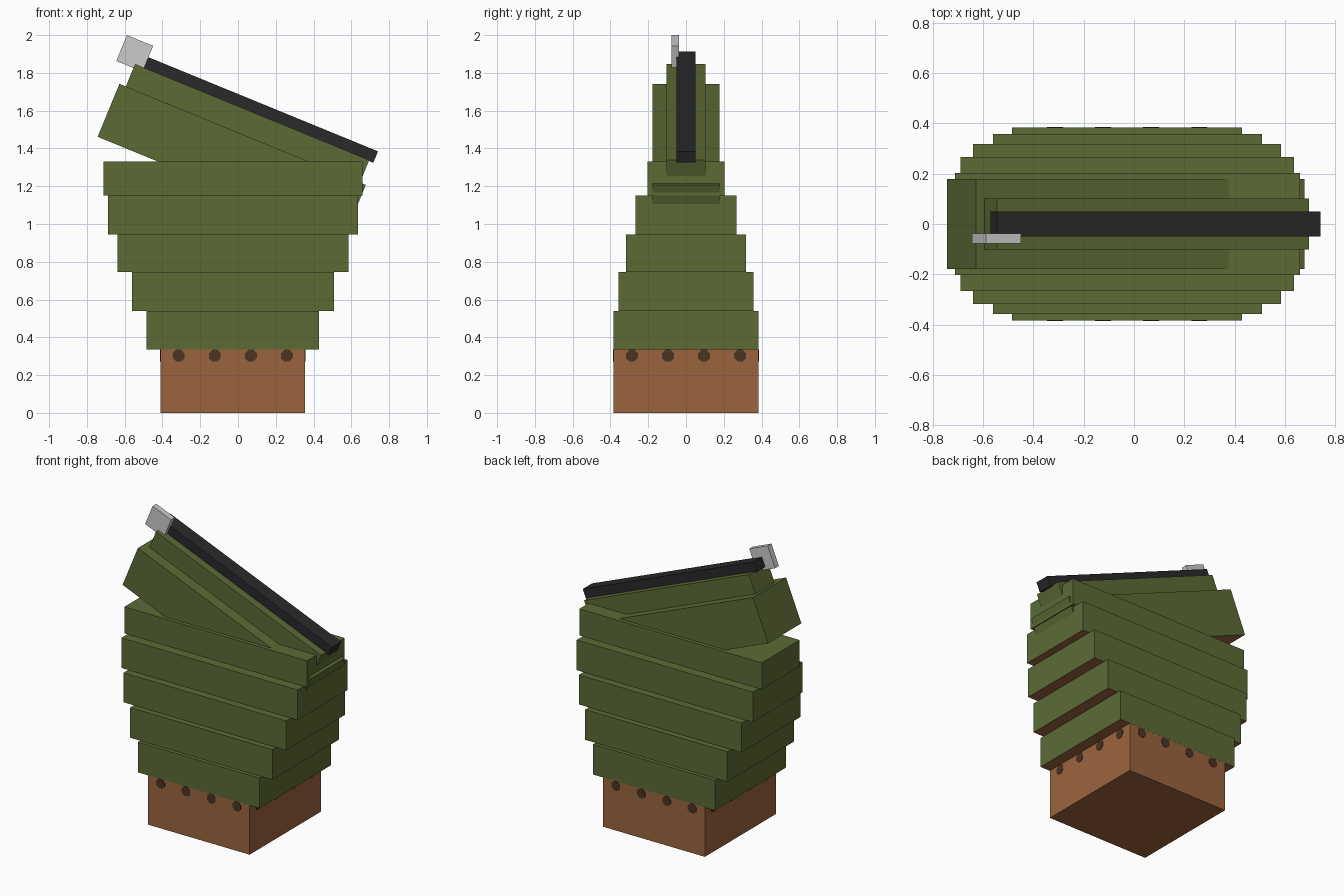
import bpy, bmesh, math
from mathutils import Matrix, Vector

old = bpy.data.objects.get("Cube")
if old:
    bpy.data.objects.remove(old, do_unlink=True)


def material(name, rgb):
    lin = [((c / 255 + 0.055) / 1.055) ** 2.4 if c > 10 else c / 255 / 12.92 for c in rgb]
    m = bpy.data.materials.new(name)
    m.use_nodes = True
    m.diffuse_color = (*lin, 1)
    m.node_tree.nodes["Principled BSDF"].inputs["Base Color"].default_value = (*lin, 1)
    return m


GREEN = material("leaf green", (92, 107, 53))
BROWN = material("warm brown", (156, 100, 62))
DARK = material("dark brown", (76, 51, 34))
BLACK = material("charcoal", (41, 41, 43))
GREY = material("light grey", (203, 203, 203))


def finish(name, bm, mats):
    mesh = bpy.data.meshes.new(name)
    bm.to_mesh(mesh)
    bm.free()
    for m in mats:
        mesh.materials.append(m)
    ob = bpy.data.objects.new(name, mesh)
    bpy.context.collection.objects.link(ob)
    return ob


def box(name, centre, size, mats, tilt=0.0):
    """Box tilted about y; a second material goes on its underside."""
    bm = bmesh.new()
    bmesh.ops.create_cube(bm, size=1)
    bmesh.ops.scale(bm, vec=size, verts=bm.verts)
    bm.normal_update()
    if len(mats) > 1:
        for f in bm.faces:
            f.material_index = 1 if f.normal.z < -0.5 else 0
    ob = finish(name, bm, mats)
    ob.location = centre
    ob.rotation_euler.y = tilt
    return ob


# Square base
BX, BH = -0.0275, 0.3825
box("base", (BX, 0, 0.1675), (0.765, 0.765, 0.335), [BROWN])

# Dark octagonal spots below the rim, four per side
bm = bmesh.new()
for side in range(4):
    turn = Matrix.Translation((BX, 0, 0)) @ Matrix.Rotation(side * math.pi / 2, 4, "Z")
    for i in range(4):
        place = Matrix.Translation(((i - 1.5) * 0.191, -BH, 0.303))
        spin = Matrix.Rotation(math.pi / 2, 4, "X") @ Matrix.Rotation(math.pi / 8, 4, "Z")
        bmesh.ops.create_cone(bm, cap_ends=True, segments=8, radius1=0.034, radius2=0.034,
                              depth=0.006, matrix=turn @ place @ spin)
finish("base_spots", bm, [DARK])

# Stepped tiers: x min, x max, half depth, bottom, top
tiers = [(-0.485, 0.430, 0.383, 0.335, 0.540),
         (-0.560, 0.508, 0.357, 0.540, 0.745),
         (-0.639, 0.584, 0.317, 0.745, 0.945),
         (-0.689, 0.635, 0.267, 0.945, 1.150),
         (-0.712, 0.660, 0.203, 1.150, 1.330)]
for i, (x0, x1, hy, z0, z1) in enumerate(tiers):
    box(f"tier_{i + 1}", ((x0 + x1) / 2, 0, (z0 + z1) / 2),
        (x1 - x0, hy * 2, z1 - z0), [GREEN, BROWN])

# Sloping pieces, each placed by its upper left corner
TILT = math.radians(22.3)


def sloped(name, corner, length, thick, y0, y1, mats):
    along = Vector((math.cos(TILT), 0, -math.sin(TILT)))
    down = Vector((-math.sin(TILT), 0, -math.cos(TILT)))
    c = Vector((corner[0], (y0 + y1) / 2, corner[1])) + along * length / 2 + down * thick / 2
    return box(name, c, (length, y1 - y0, thick), mats, TILT)


sloped("sloped_body", (-0.628, 1.742), 1.41, 0.303, -0.178, 0.178, [GREEN, BROWN])
sloped("sloped_ridge", (-0.545, 1.847), 1.34, 0.20, -0.102, 0.102, [GREEN, BROWN])
sloped("top_bar", (-0.545, 1.912), 1.39, 0.065, -0.05, 0.05, [BLACK])
sloped("end_plate", (-0.588, 2.0), 0.15, 0.148, -0.077, -0.037, [GREY])
